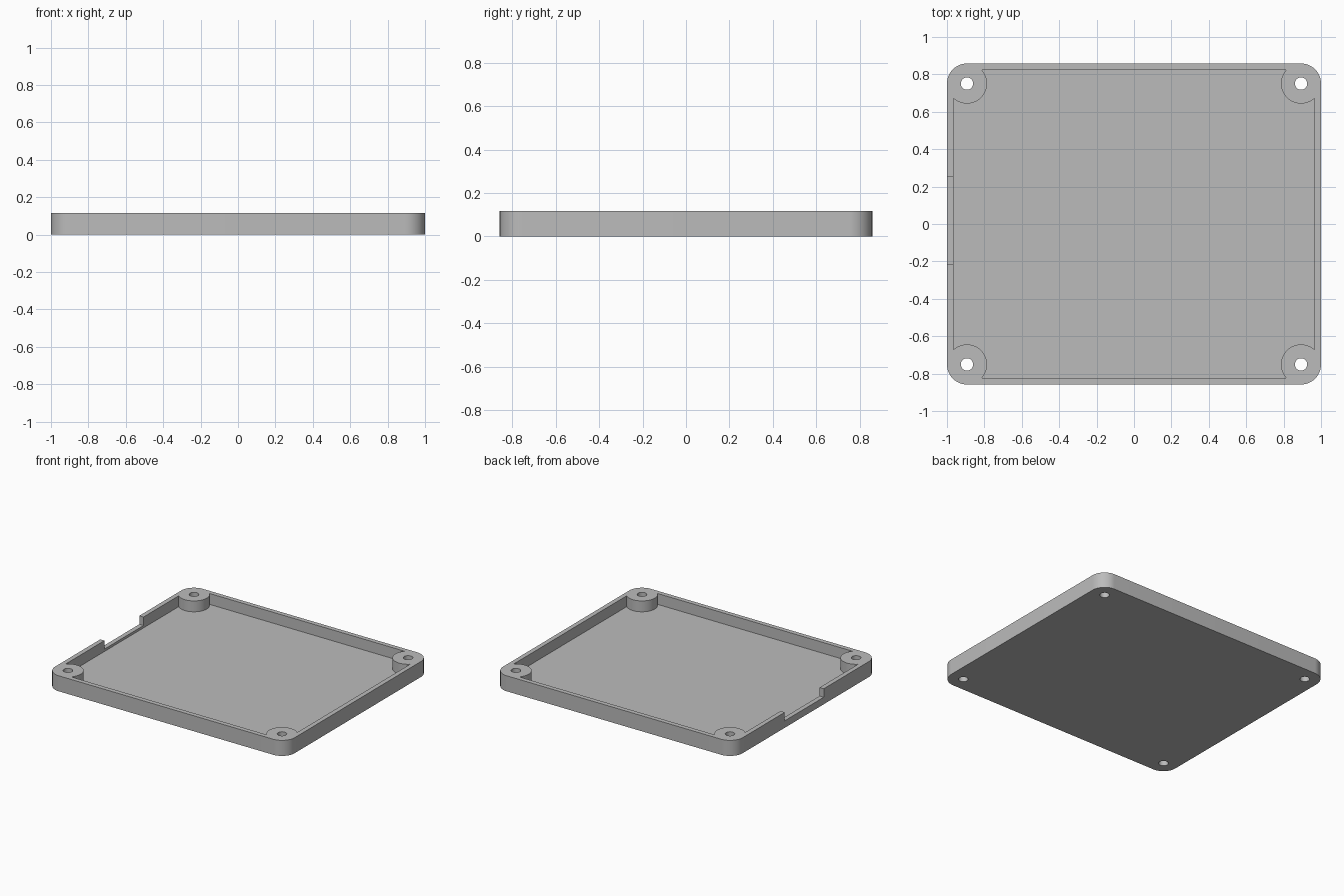
import bpy, bmesh, math
from math import radians, cos, sin, acos, degrees

# Overall sizes
HX, HY, HEIGHT = 1.0, 0.858, 0.117
FLOOR, SILL, WALL = 0.035, 0.053, 0.035
R, HOLE_R = 0.107, 0.033
CORNERS = [(1, 1), (-1, 1), (-1, -1), (1, -1)]

if "Cube" in bpy.data.objects:
    bpy.data.objects.remove(bpy.data.objects["Cube"], do_unlink=True)

grey = bpy.data.materials.new("plain_grey")
grey.use_nodes = True
colour = (0.5, 0.5, 0.5, 1)
grey.diffuse_color = colour
grey.node_tree.nodes["Principled BSDF"].inputs["Base Color"].default_value = colour


def prism(name, outline, z0, z1):
    """Extrude a counter-clockwise outline from z0 to z1."""
    bm = bmesh.new()
    face = bm.faces.new([bm.verts.new((x, y, z0)) for x, y in outline])
    top = bmesh.ops.extrude_face_region(bm, geom=[face])
    verts = [g for g in top["geom"] if isinstance(g, bmesh.types.BMVert)]
    bmesh.ops.translate(bm, verts=verts, vec=(0, 0, z1 - z0))
    bmesh.ops.recalc_face_normals(bm, faces=bm.faces)
    mesh = bpy.data.meshes.new(name)
    bm.to_mesh(mesh)
    bm.free()
    mesh.materials.append(grey)
    obj = bpy.data.objects.new(name, mesh)
    bpy.context.collection.objects.link(obj)
    return obj


def arc(cx, cy, r, start, end, steps):
    angles = [radians(start + (end - start) * i / steps) for i in range(steps + 1)]
    return [(cx + r * cos(a), cy + r * sin(a)) for a in angles]


def corner_arcs(start, end, steps):
    """One arc around each screw centre, going round the tray."""
    points = []
    for k, (sx, sy) in enumerate(CORNERS):
        points += arc(sx * (HX - R), sy * (HY - R), R, start + 90 * k, end + 90 * k, steps)
    return points


# Rounded slab
tray = prism("tray", corner_arcs(0, 90, 16), 0, HEIGHT)

# Pocket that leaves the walls and round screw bosses standing
meet = degrees(acos((R - WALL) / R))
cutters = [prism("pocket_cutter", corner_arcs(-meet, meet - 270, 40), FLOOR, HEIGHT + 0.1)]

# Notch in the right-hand wall
notch = [(-HX - 0.1, -0.213), (-HX + WALL + 0.02, -0.213),
         (-HX + WALL + 0.02, 0.252), (-HX - 0.1, 0.252)]
cutters.append(prism("notch_cutter", notch, SILL, HEIGHT + 0.1))

# Screw holes
for sx, sy in CORNERS:
    ring = arc(sx * (HX - R), sy * (HY - R), HOLE_R, 0, 360, 32)[:-1]
    cutters.append(prism("hole_cutter", ring, -0.1, HEIGHT + 0.1))

# Cut everything and discard the cutters
bpy.ops.object.select_all(action="DESELECT")
bpy.context.view_layer.objects.active = tray
tray.select_set(True)
for cutter in cutters:
    cutter.hide_render = True
    mod = tray.modifiers.new("cut", "BOOLEAN")
    mod.operation, mod.solver, mod.object = "DIFFERENCE", "EXACT", cutter
    bpy.ops.object.modifier_apply(modifier=mod.name)
    bpy.data.objects.remove(cutter, do_unlink=True)

bpy.ops.object.shade_smooth_by_angle(angle=radians(30))
